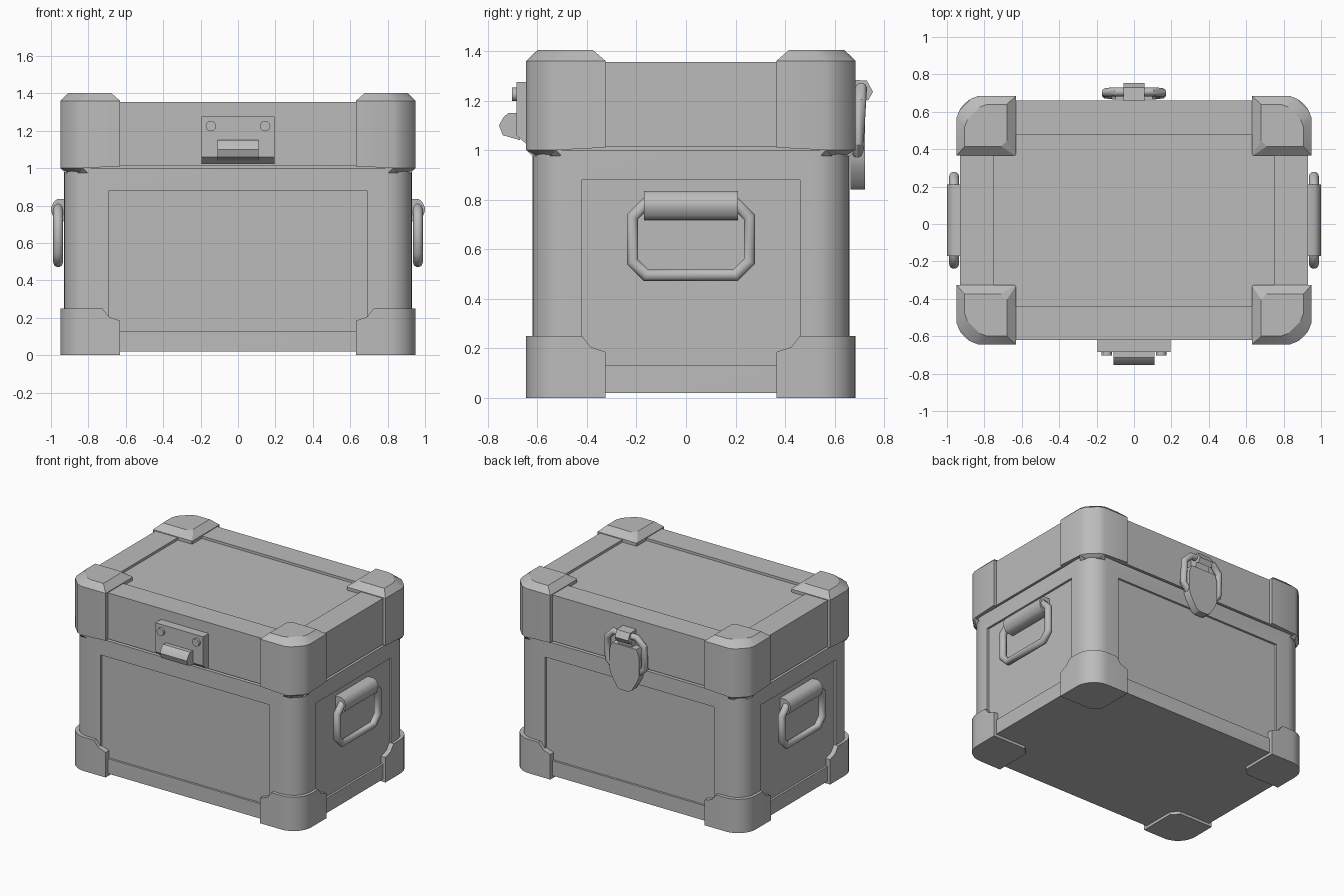
import bpy, bmesh, math
from mathutils import Vector

if "Cube" in bpy.data.objects:
    bpy.data.objects.remove(bpy.data.objects["Cube"])

CY = 0.02                      # depth centre of the case
grey = bpy.data.materials.new("case_grey")
grey.diffuse_color = (0.5, 0.5, 0.5, 1)
grey.use_nodes = True
grey.node_tree.nodes["Principled BSDF"].inputs["Base Color"].default_value = grey.diffuse_color


def finish(name, bm, angle=30):
    """Turn a bmesh into a shaded object."""
    me = bpy.data.meshes.new(name)
    bm.to_mesh(me)
    bm.free()
    ob = bpy.data.objects.new(name, me)
    bpy.context.collection.objects.link(ob)
    me.materials.append(grey)
    bpy.ops.object.select_all(action='DESELECT')
    ob.select_set(True)
    bpy.context.view_layer.objects.active = ob
    bpy.ops.object.shade_smooth_by_angle(angle=math.radians(angle))
    return ob


def loft(rings):
    """Closed solid through rings with equal point counts."""
    bm = bmesh.new()
    vs = [[bm.verts.new(p) for p in ring] for ring in rings]
    n = len(rings[0])
    for a, b in zip(vs, vs[1:]):
        for i in range(n):
            j = (i + 1) % n
            bm.faces.new((a[i], a[j], b[j], b[i]))
    bm.faces.new(vs[0][::-1])
    bm.faces.new(vs[-1])
    bmesh.ops.recalc_face_normals(bm, faces=bm.faces)
    bm.normal_update()
    return bm


def prism(name, pts, axis, lo, hi, angle=30):
    """Extrude a (y, z) profile along x or an (x, z) profile along y."""
    def at(p, t):
        return (t, p[0], p[1]) if axis == 'x' else (p[0], t, p[1])
    return finish(name, loft([[at(p, t) for p in pts] for t in (lo, hi)]), angle)


def rounded_rect(hx, hy, r, seg, z):
    pts = []
    for q, (sx, sy) in enumerate(((1, 1), (-1, 1), (-1, -1), (1, -1))):
        for i in range(seg + 1):
            a = (q + i / seg) * math.pi / 2
            pts.append((sx * (hx - r) + r * math.cos(a),
                        CY + sy * (hy - r) + r * math.sin(a), z))
    return pts


def recess(bm, normal, depth, half=None, thickness=0.05):
    """Sink a panel into the flat side that faces the given way."""
    n = Vector(normal)
    face = max((f for f in bm.faces if f.normal.dot(n) > 0.99),
               key=lambda f: f.calc_area())
    bmesh.ops.inset_individual(bm, faces=[face], thickness=thickness)
    if half:
        centre = Vector((0, CY, 0.505))
        for v in face.verts:
            for a in range(3):
                if abs(n[a]) < 0.5:
                    v.co[a] = centre[a] + math.copysign(half[a], v.co[a] - centre[a])
    bmesh.ops.inset_individual(bm, faces=[face], thickness=0.0005)
    for v in face.verts:
        v.co -= n * depth


def tube(name, pts, radius):
    """Closed loop of round bar."""
    cu = bpy.data.curves.new(name, 'CURVE')
    cu.dimensions = '3D'
    cu.bevel_depth = radius
    cu.bevel_resolution = 3
    sp = cu.splines.new('POLY')
    sp.points.add(len(pts) - 1)
    for p, co in zip(sp.points, pts):
        p.co = (*co, 1)
    sp.use_cyclic_u = True
    ob = bpy.data.objects.new(name, cu)
    bpy.context.collection.objects.link(ob)
    cu.materials.append(grey)
    bpy.ops.object.select_all(action='DESELECT')
    ob.select_set(True)
    bpy.context.view_layer.objects.active = ob
    bpy.ops.object.convert(target='MESH')
    bpy.ops.object.shade_smooth_by_angle(angle=math.radians(40))


def chamfer_loop(hw, lo, hi, c):
    """Rectangle outline with cut corners."""
    return [(-hw, lo + c), (-hw + c, lo), (hw - c, lo), (hw, lo + c),
            (hw, hi - c), (hw - c, hi), (-hw + c, hi), (-hw, hi - c)]


# Body with a sunken panel on each side
body = loft([rounded_rect(0.93, 0.64, 0.14, 8, z) for z in (0.02, 1.0)])
for nrm in ((1, 0, 0), (-1, 0, 0), (0, 1, 0), (0, -1, 0)):
    recess(body, nrm, 0.015, (0.69, 0.44, 0.375))
finish("body", body)

# Seal between body and lid
finish("seal", loft([rounded_rect(0.89, 0.60, 0.12, 6, z) for z in (0.99, 1.03)]))

# Lid with a sunken top panel
lid = loft([rounded_rect(0.93, 0.64, 0.13, 1, z) for z in (1.015, 1.355)])
recess(lid, (0, 0, 1), 0.018, thickness=0.197)
finish("lid", lid)


def guard(name, sx, sy, rings, corner):
    """Corner guard; each ring is height, inner cut, inner chamfer, outer inset."""
    size = 0.32
    out = []
    for z, inner, c, o in rings:
        e = size - o
        pts = [(inner + c, inner), (e - corner[-1][0], inner)]
        pts[1] = (e, inner)
        pts += [(e - dx, e - dy) for dx, dy in corner]
        pts += [(inner, e), (inner, inner + c)]
        out.append([(sx * (0.95 - size + u), CY + sy * (0.665 - size + v), z)
                    for u, v in pts])
    finish(name, loft(out), 25)


R = 0.145
round_corner = [(R - R * math.cos(i * math.pi / 16), R - R * math.sin(i * math.pi / 16))
                for i in range(9)]
cut_corner = [(0, 0.12), (0.015, 0.08), (0.08, 0.015), (0.12, 0)]
for sx, sx_name in ((-1, "left"), (1, "right")):
    for sy, sy_name in ((-1, "front"), (1, "back")):
        tag = f"{sy_name}_{sx_name}"
        # Foot guard, stepped down towards the middle of each side
        guard("foot_guard_" + tag, sx, sy,
              [(0, 0, 0.05, 0), (0.185, 0, 0.05, 0),
               (0.205, 0.06, 0.02, 0), (0.25, 0.095, 0.02, 0)], round_corner)
        # Lid guard with a bevelled cap and a small hanging lip
        guard("lid_guard_" + tag, sx, sy,
              [(0.975, 0.225, 0.005, 0.025), (1.0, 0.205, 0.005, 0.0),
               (1.01, 0, 0.005, 0), (1.36, 0, 0.005, 0),
               (1.403, 0.05, 0.03, 0.045)], cut_corner)

    # Side carrying handle and its hinge cover
    tube("handle_" + sx_name,
         [(sx * 0.962, CY + y, z) for y, z in chamfer_loop(0.236, 0.495, 0.785, 0.055)], 0.026)
    cover = [(0.91, 0.835), (0.965, 0.835), (0.985, 0.82), (1.0, 0.79),
             (0.998, 0.765), (0.985, 0.735), (0.965, 0.718), (0.91, 0.715)]
    prism("handle_cover_" + sx_name, [(sx * x, z) for x, z in cover],
          'y', CY - 0.19, CY + 0.19, 40)

# Front catch: plate, hook and two bolts
prism("catch_plate", [(-0.60, 1.275), (-0.685, 1.275), (-0.685, 1.06),
                      (-0.645, 1.025), (-0.60, 1.025)], 'x', -0.195, 0.195)
prism("catch_hook", [(-0.67, 1.15), (-0.715, 1.15), (-0.735, 1.135), (-0.755, 1.10),
                     (-0.74, 1.06), (-0.67, 1.04)], 'x', -0.11, 0.11)
for s, side in ((-1, "left"), (1, "right")):
    circle = [(s * 0.145 + 0.028 * math.cos(a * math.pi / 8),
               1.225 + 0.028 * math.sin(a * math.pi / 8)) for a in range(16)]
    prism("catch_bolt_" + side, circle, 'y', -0.703, -0.67)

# Back latch: hook, wire loop and lever
prism("latch_hook", [(0.65, 1.285), (0.73, 1.28), (0.755, 1.235), (0.735, 1.20),
                     (0.715, 1.215), (0.705, 1.13), (0.65, 1.13)], 'x', -0.055, 0.055)
tube("latch_loop", [(x, 0.69 + (z - 0.97) * 0.06, z)
                    for x, z in chamfer_loop(0.15, 0.975, 1.25, 0.055)], 0.024)
half = [(0.10, 1.17), (0.12, 1.12), (0.12, 0.97), (0.105, 0.93), (0.06, 0.855), (0.035, 0.84)]
prism("latch_lever", half + [(-x, z) for x, z in half[::-1]], 'y', 0.665, 0.722)
